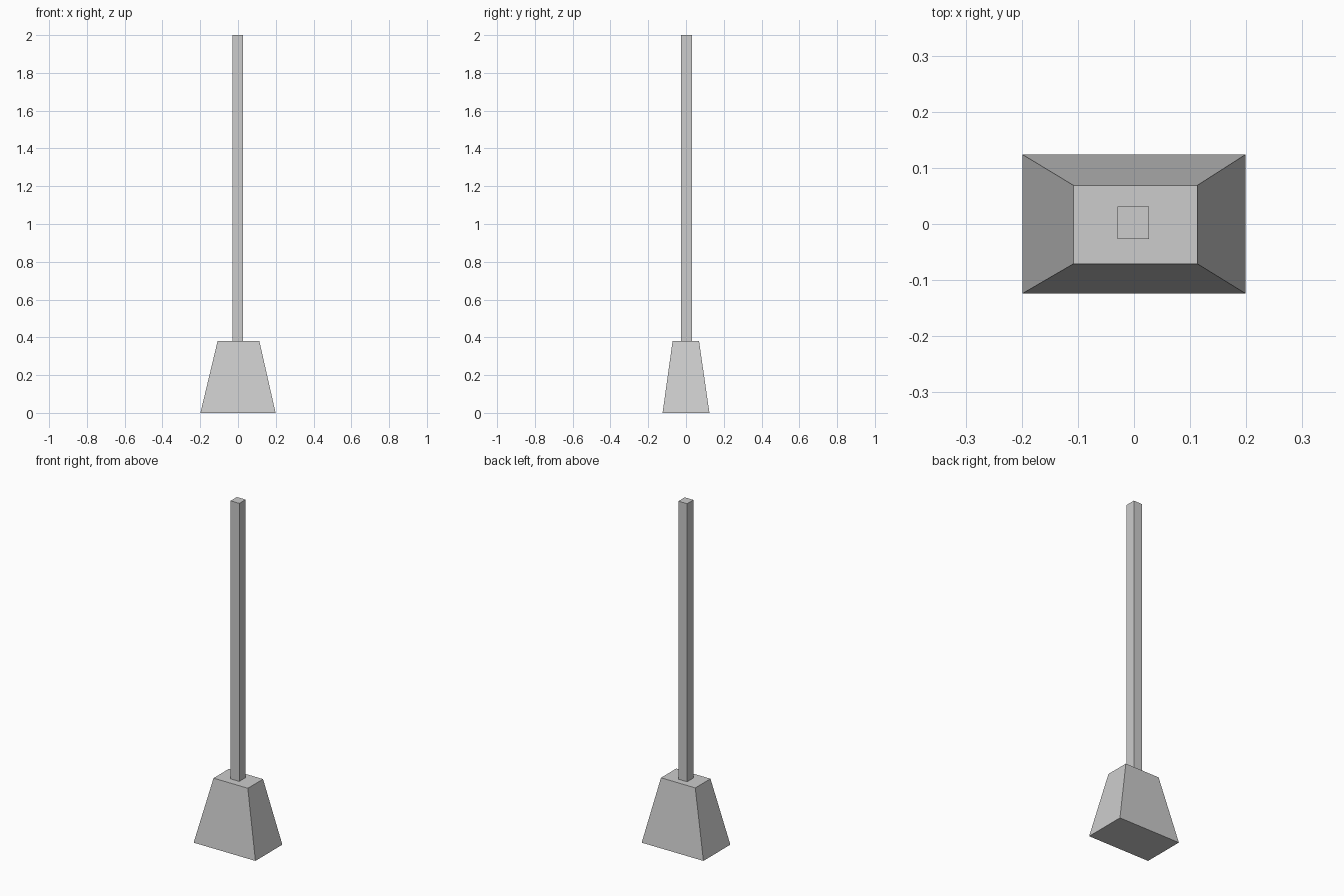
import bpy
import bmesh

if "Cube" in bpy.data.objects:
    bpy.data.objects.remove(bpy.data.objects["Cube"])

grey = bpy.data.materials.new("light grey")
grey.diffuse_color = (0.604, 0.604, 0.604, 1)
grey.use_nodes = True
grey.node_tree.nodes["Principled BSDF"].inputs["Base Color"].default_value = grey.diffuse_color


def tapered_block(name, bottom, top, z0, z1):
    """Four-sided block between two rectangles given as (x0, x1, y0, y1)."""
    bm = bmesh.new()
    rings = []
    for (x0, x1, y0, y1), z in ((bottom, z0), (top, z1)):
        corners = ((x0, y0), (x1, y0), (x1, y1), (x0, y1))
        rings.append([bm.verts.new((x, y, z)) for x, y in corners])
    low, high = rings
    bm.faces.new(low[::-1])
    bm.faces.new(high)
    for i in range(4):
        j = (i + 1) % 4
        bm.faces.new((low[i], low[j], high[j], high[i]))
    mesh = bpy.data.meshes.new(name)
    bm.to_mesh(mesh)
    bm.free()
    mesh.materials.append(grey)
    obj = bpy.data.objects.new(name, mesh)
    bpy.context.collection.objects.link(obj)
    return obj


# Heavy tapered head, its top slightly off centre
tapered_block("head", (-0.199, 0.199, -0.124, 0.124),
              (-0.108, 0.113, -0.071, 0.069), 0, 0.38)

# Long square handle standing on the head
shaft = (-0.029, 0.027, -0.027, 0.031)
tapered_block("handle", shaft, shaft, 0.38, 2.0)
